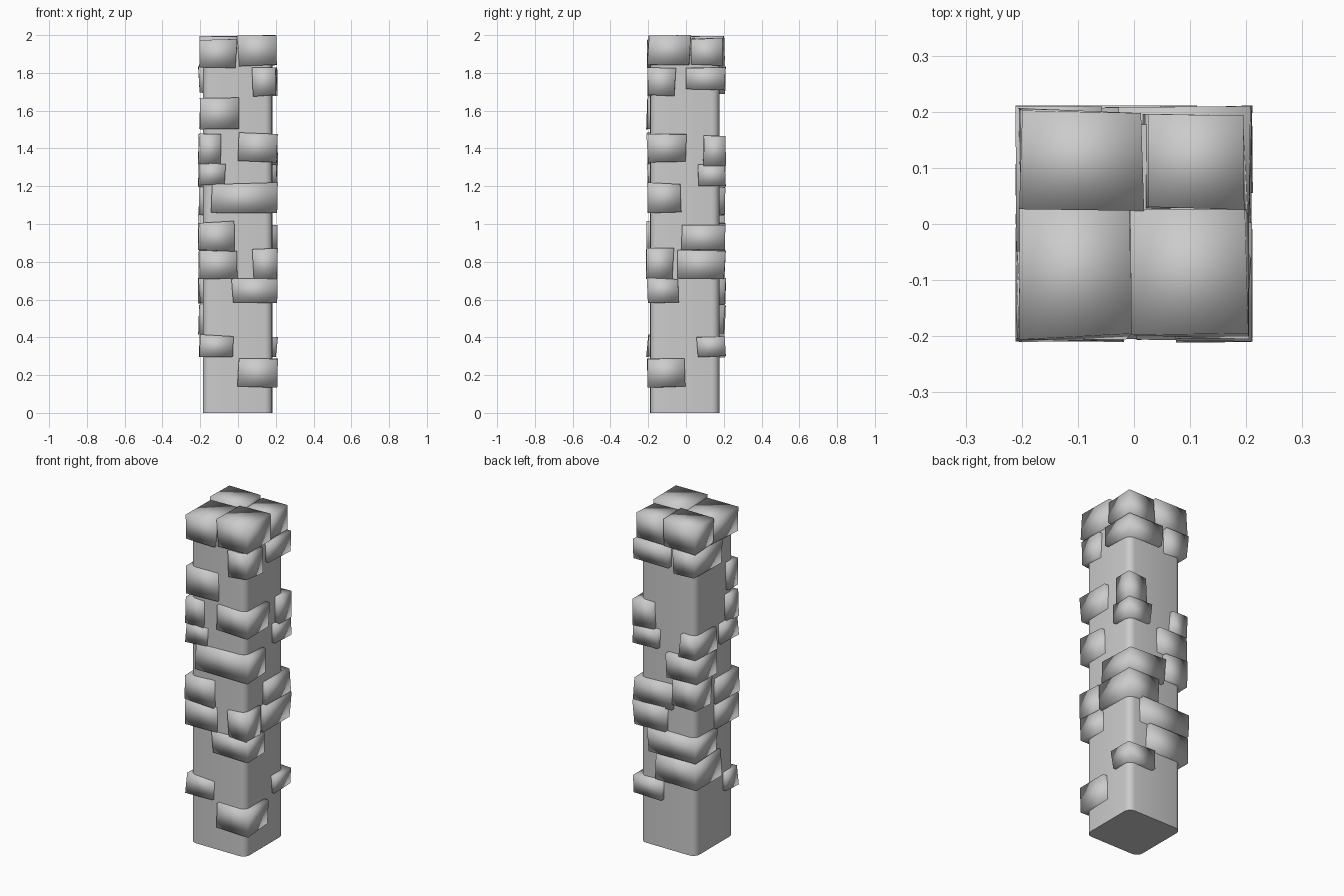
import bpy, bmesh, random
from mathutils import Vector

if "Cube" in bpy.data.objects:
    bpy.data.objects.remove(bpy.data.objects["Cube"])

random.seed(4)


def box(bm, lo, hi):
    """Add a box between two corners and return its vertices."""
    verts = bmesh.ops.create_cube(bm, size=1)["verts"]
    for v in verts:
        v.co = Vector([lo[i] if v.co[i] < 0 else hi[i] for i in range(3)])
    return verts


def finish(bm, name):
    bmesh.ops.recalc_face_normals(bm, faces=bm.faces)
    mesh = bpy.data.meshes.new(name)
    bm.to_mesh(mesh)
    bm.free()
    obj = bpy.data.objects.new(name, mesh)
    bpy.context.collection.objects.link(obj)
    return obj


# Pillar core with rounded upright edges
bm = bmesh.new()
box(bm, (-0.186, -0.19, 0), (0.182, 0.177, 1.93))
upright = [e for e in bm.edges if abs(e.verts[0].co.z - e.verts[1].co.z) > 1]
bmesh.ops.bevel(bm, geom=upright, offset=0.04, segments=4, profile=0.5, affect='EDGES')
core = finish(bm, "pillar_core")
bpy.context.view_layer.objects.active = core
core.select_set(True)
bpy.ops.object.shade_smooth_by_angle()
core.select_set(False)

# Corner stones: bottom, top, inner x end, inner y end
STONES = {
    ("front_left", -1, -1): [
        (1.83, 1.975, -0.01, 0.03), (1.50, 1.67, 0.0, -0.11), (1.32, 1.48, -0.09, -0.10),
        (1.21, 1.32, -0.07, -0.05), (0.86, 1.01, -0.02, 0.0), (0.715, 0.855, 0.0, 0.0),
        (0.30, 0.41, -0.03, -0.09)],
    ("front_right", 1, -1): [
        (1.84, 1.997, 0.0, 0.02), (1.68, 1.83, 0.08, -0.06), (1.33, 1.48, 0.005, 0.0),
        (1.06, 1.215, -0.14, -0.03), (0.71, 0.87, 0.08, -0.07), (0.58, 0.71, -0.03, -0.04),
        (0.135, 0.29, 0.0, -0.01)],
    ("back_right", 1, 1): [
        (1.84, 1.98, 0.02, 0.025), (1.71, 1.83, -0.03, 0.005), (1.31, 1.465, 0.08, 0.09),
        (1.20, 1.31, 0.05, 0.06), (0.86, 1.0, -0.045, -0.02), (0.715, 0.86, 0.0, -0.05),
        (0.30, 0.405, 0.025, 0.06)],
    ("back_left", -1, 1): [
        (1.84, 1.99, 0.015, 0.03), (1.69, 1.83, -0.06, -0.045), (1.20, 1.33, -0.10, 0.005),
        (1.05, 1.20, -0.01, 0.005), (0.89, 1.05, -0.05, 0.055), (0.575, 0.71, 0.11, -0.005),
        (0.42, 0.57, 0.06, -0.045)],
}
for (corner, sx, sy), rows in STONES.items():
    for n, (z0, z1, x, y) in enumerate(rows):
        bm = bmesh.new()
        out = 0.2 if n == 0 else 0.205
        xs, ys = sorted((x, sx * out)), sorted((y, sy * out))
        # Slightly uneven hewn corners
        for v in box(bm, (xs[0], ys[0], z0), (xs[1], ys[1], z1)):
            v.co += Vector([random.uniform(-r, r) for r in (0.007, 0.007, 0.006)])
            v.co.z = min(v.co.z, 2.0)
        stone = finish(bm, f"stone_{corner}_{n}")
        stone.data.shade_smooth()

# Bring the tallest stone to full height
top = bpy.data.objects["stone_front_right_0"]
max(top.data.vertices, key=lambda v: v.co.z).co.z = 2.0
